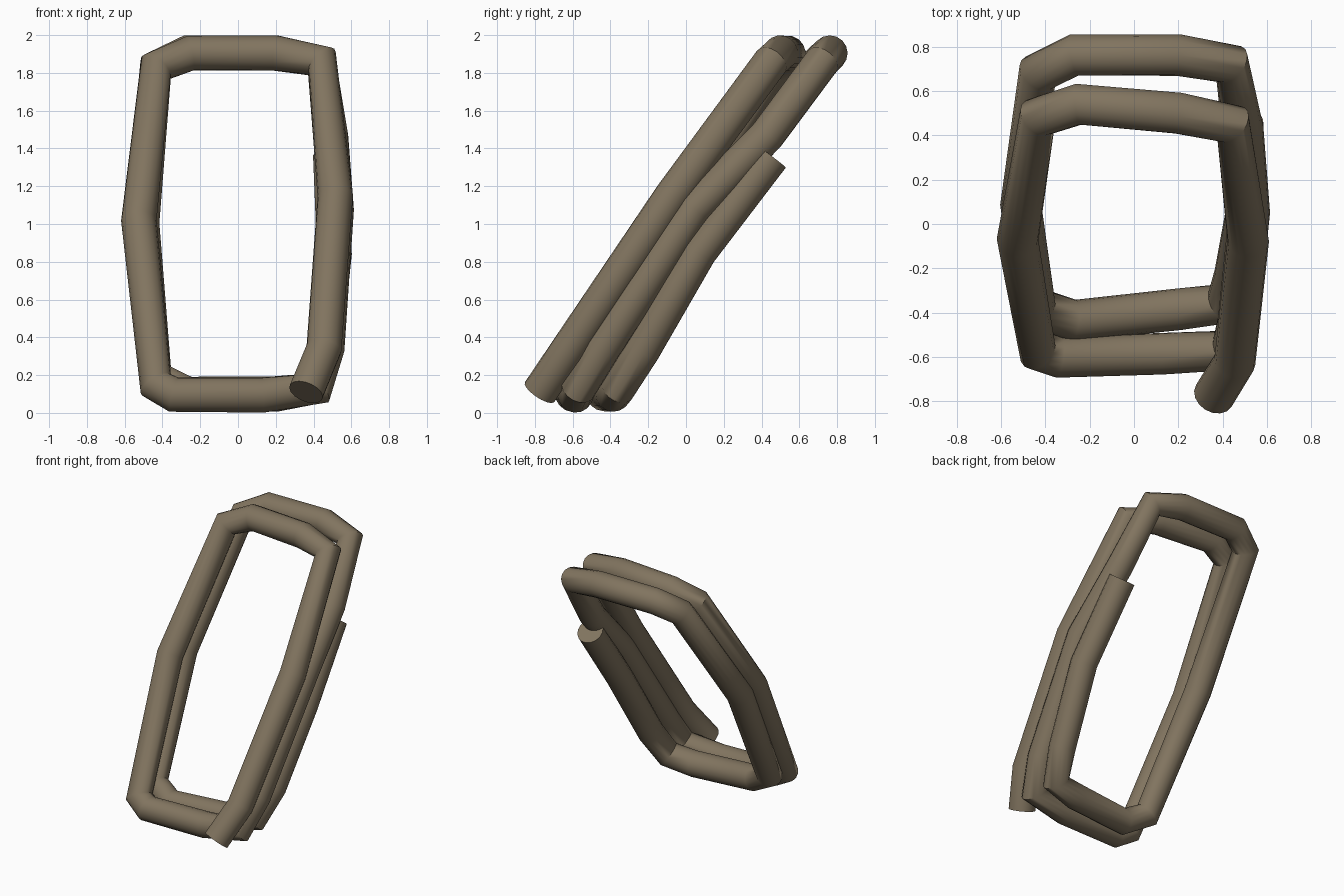
import bpy

RADIUS = 0.094

# Centre line of the leaning coil, one group of points per strand
path = [
    # front strand, rising on the right
    (0.36, -0.775, 0.11), (0.455, -0.62, 0.34), (0.515, -0.075, 1.147), (0.445, 0.45, 1.86),
    # front top
    (0.20, 0.50, 1.905), (-0.25, 0.54, 1.905), (-0.435, 0.48, 1.83),
    # first strand down the left
    (-0.525, -0.07, 1.02), (-0.435, -0.57, 0.15),
    # first bottom
    (-0.34, -0.60, 0.097), (0.13, -0.585, 0.095), (0.42, -0.57, 0.13),
    # second strand, rising on the right
    (0.47, -0.44, 0.34), (0.52, 0.045, 1.08), (0.49, 0.43, 1.47), (0.44, 0.72, 1.86),
    # back top
    (0.20, 0.762, 1.905), (-0.27, 0.762, 1.905), (-0.435, 0.68, 1.83),
    # second strand down the left
    (-0.51, 0.08, 1.00), (-0.435, -0.38, 0.19),
    # second bottom
    (-0.27, -0.435, 0.10), (0.20, -0.385, 0.10), (0.40, -0.36, 0.13),
    # last strand with the free end
    (0.455, -0.23, 0.33), (0.51, 0.07, 0.85), (0.49, 0.455, 1.355),
]

mat = bpy.data.materials.new("olive brown")
mat.diffuse_color = (0.22, 0.175, 0.115, 1)

# Round tube swept along the path
curve = bpy.data.curves.new("coil_tube", 'CURVE')
curve.dimensions = '3D'
curve.bevel_depth = RADIUS
curve.bevel_resolution = 6
curve.use_fill_caps = True
spline = curve.splines.new('POLY')
spline.points.add(len(path) - 1)
for p, co in zip(spline.points, path):
    p.co = (*co, 1)
spline.use_smooth = True
curve.materials.append(mat)

coil = bpy.data.objects.new("coil_tube", curve)
bpy.context.collection.objects.link(coil)
bpy.context.view_layer.objects.active = coil
coil.select_set(True)
bpy.ops.object.convert(target='MESH')
bpy.ops.object.shade_smooth_by_angle(angle=0.9)
